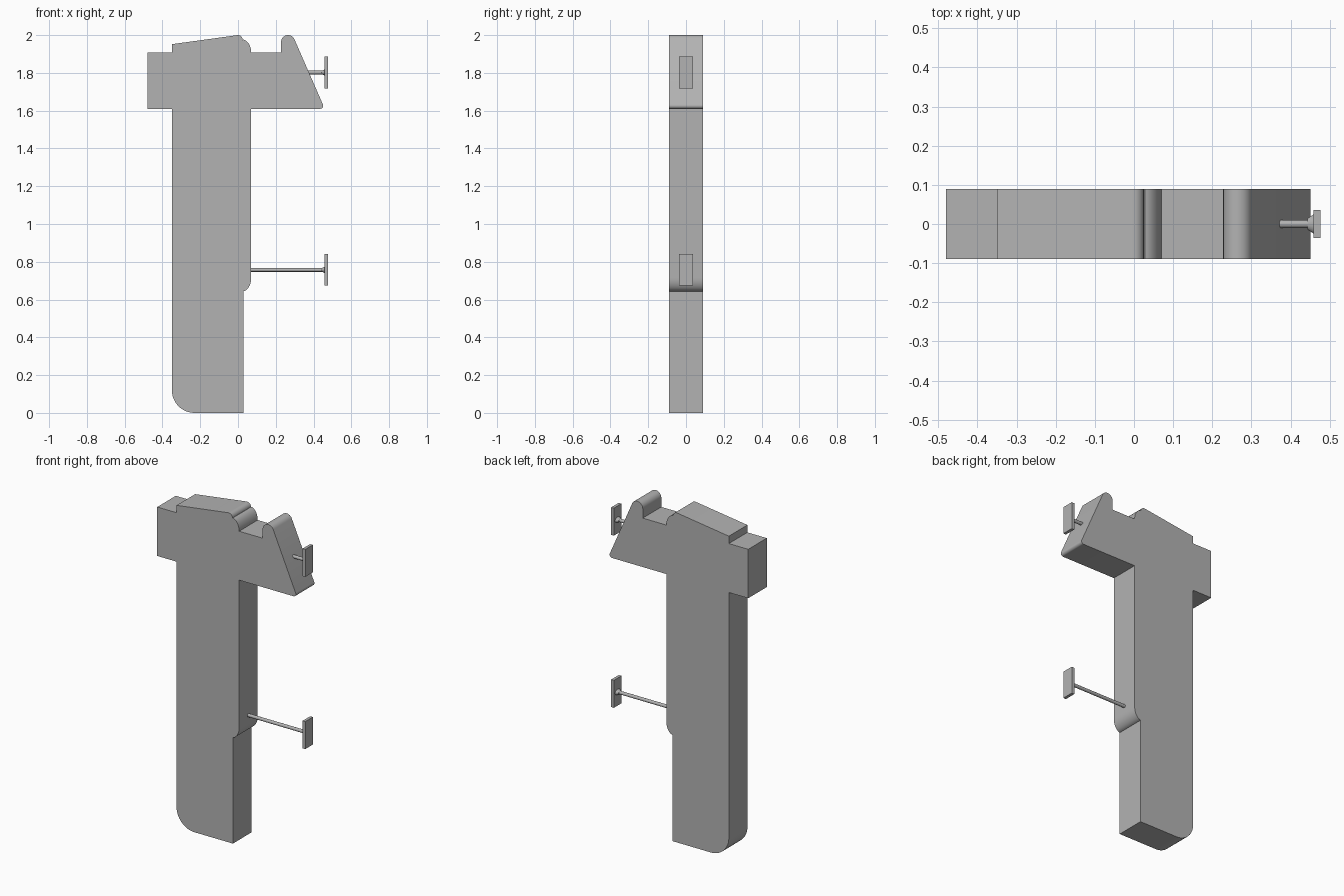
import bpy, bmesh, math
from mathutils import Matrix

if "Cube" in bpy.data.objects:
    bpy.data.objects.remove(bpy.data.objects["Cube"])

grey = bpy.data.materials.new("plain grey")
grey.diffuse_color = (0.45, 0.45, 0.45, 1)
grey.use_nodes = True
grey.node_tree.nodes["Principled BSDF"].inputs["Base Color"].default_value = grey.diffuse_color


def arc(cx, cz, rx, rz, start, end, n=10):
    """Points along an elliptical arc, angles in degrees."""
    angles = [math.radians(start + (end - start) * i / n) for i in range(n + 1)]
    return [(cx + rx * math.cos(a), cz + rz * math.sin(a)) for a in angles]


def finish(bm, name):
    bmesh.ops.recalc_face_normals(bm, faces=bm.faces)
    mesh = bpy.data.meshes.new(name)
    bm.to_mesh(mesh)
    bm.free()
    mesh.materials.append(grey)
    obj = bpy.data.objects.new(name, mesh)
    bpy.context.collection.objects.link(obj)
    bpy.ops.object.select_all(action='DESELECT')
    obj.select_set(True)
    bpy.context.view_layer.objects.active = obj
    bpy.ops.object.shade_smooth_by_angle(angle=math.radians(30))
    return obj


# Body: one side profile, clockwise from the lower left of the head
HALF = 0.089
profile = [(-0.48, 1.61), (-0.48, 1.907), (-0.35, 1.907), (-0.35, 1.952)]
profile += arc(0.0, 1.975, 0.025, 0.025, 98, 0, 6)          # crown corner
profile += arc(0.022, 1.907, 0.048, 0.07, 83, 0)            # crown shoulder
profile += [(0.228, 1.907)]
profile += arc(0.265, 1.963, 0.037, 0.037, 180, 23.4, 14)   # rounded horn
profile += arc(0.435, 1.626, 0.016, 0.016, 23.4, -90, 8)    # slope foot
profile += [(0.07, 1.61)]
profile += arc(0.022, 0.715, 0.048, 0.072, 0, -83)          # lower step
profile += [(0.028, 0.0)]
profile += arc(-0.23, 0.12, 0.12, 0.12, 270, 180, 12)       # bottom corner
profile += [(-0.35, 1.61)]

bm = bmesh.new()
face = bm.faces.new([bm.verts.new((x, -HALF, z)) for x, z in profile])
side = bmesh.ops.extrude_face_region(bm, geom=[face])
bmesh.ops.translate(bm, vec=(0, 2 * HALF, 0),
                    verts=[v for v in side["geom"] if isinstance(v, bmesh.types.BMVert)])
finish(bm, "body")


def cone(name, x0, x1, r0, r1, z, stretch=1.0):
    """Round bar or flare along x; stretch widens it in y."""
    bm = bmesh.new()
    place = (Matrix.Translation(((x0 + x1) / 2, 0, z))
             @ Matrix.Diagonal((1, stretch, 1, 1))
             @ Matrix.Rotation(math.pi / 2, 4, 'Y'))
    bmesh.ops.create_cone(bm, cap_ends=True, segments=20, radius1=r0,
                          radius2=r1, depth=x1 - x0, matrix=place)
    finish(bm, name)


# Two pins, each with a flared neck and a rectangular end plate
for label, start, z in (("upper", 0.34, 1.802), ("lower", 0.04, 0.757)):
    cone(label + "_pin", start, 0.46, 0.01, 0.01, z)
    cone(label + "_neck", 0.443, 0.46, 0.009, 0.017, z, 1.5)
    bm = bmesh.new()
    bmesh.ops.create_cube(bm, size=1, matrix=Matrix.Translation((0.468, 0, z))
                          @ Matrix.Diagonal((0.018, 0.072, 0.167, 1)))
    finish(bm, label + "_plate")
